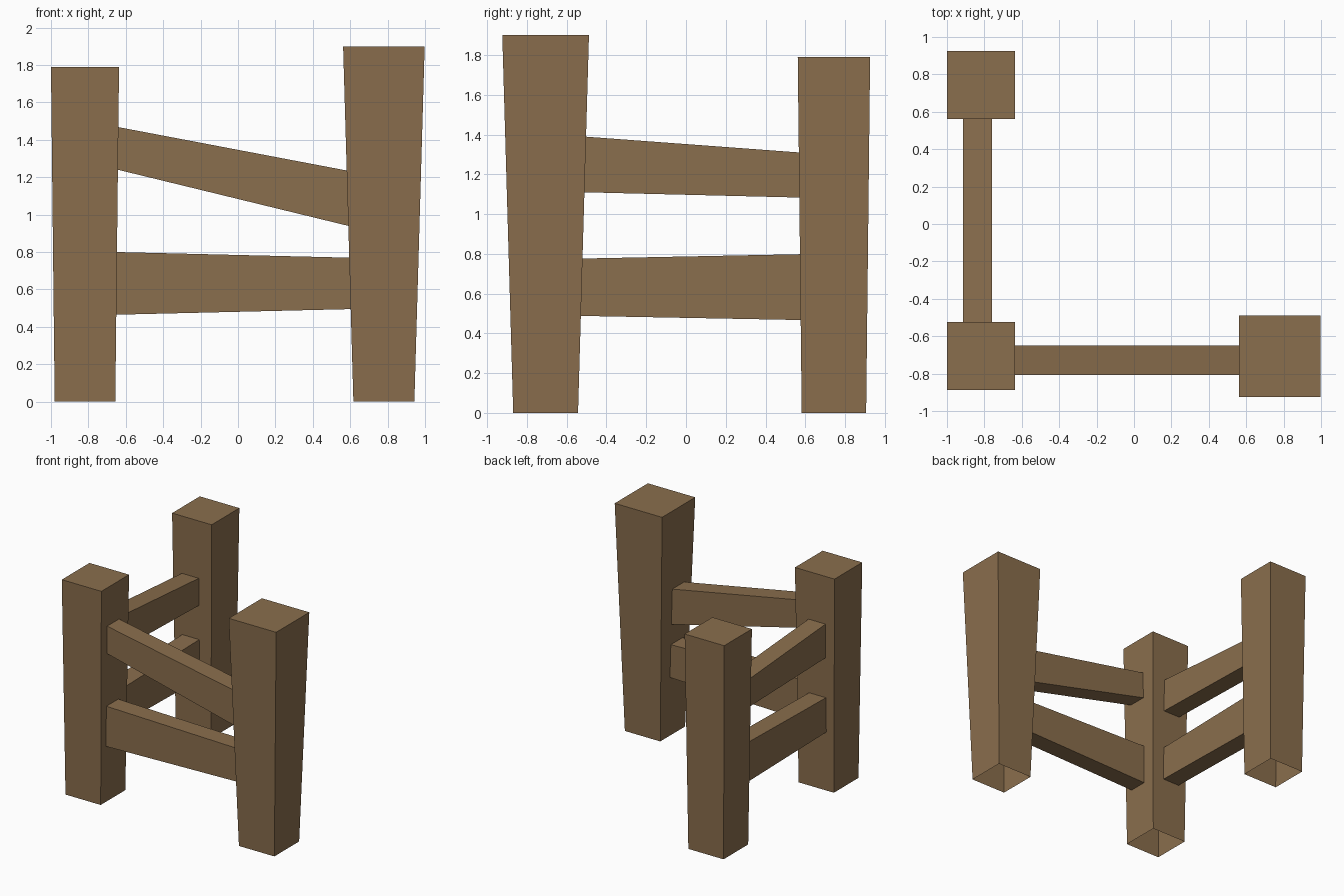
import bpy
import bmesh

if "Cube" in bpy.data.objects:
    bpy.data.objects.remove(bpy.data.objects["Cube"])

wood = bpy.data.materials.new("brown_wood")
wood.diffuse_color = (0.254, 0.156, 0.074, 1)
wood.use_nodes = True
wood.node_tree.nodes["Principled BSDF"].inputs["Base Color"].default_value = wood.diffuse_color


def make_object(name, verts, faces):
    mesh = bpy.data.meshes.new(name)
    bm = bmesh.new()
    vs = [bm.verts.new(v) for v in verts]
    for f in faces:
        bm.faces.new([vs[i] for i in f])
    bm.to_mesh(mesh)
    bm.free()
    mesh.materials.append(wood)
    obj = bpy.data.objects.new(name, mesh)
    bpy.context.collection.objects.link(obj)
    return obj


SQUARE = [(-1, -1), (1, -1), (1, 1), (-1, 1)]
SIDES = [(i, (i + 1) % 4, (i + 1) % 4 + 4, i + 4) for i in range(4)]


def post(name, cx, cy, half_bottom, half_top, height):
    """Tapered square post, open underneath."""
    verts = [(cx + sx * h, cy + sy * h, z)
             for h, z in ((half_bottom, 0), (half_top, height))
             for sx, sy in SQUARE]
    make_object(name, verts, SIDES + [(4, 5, 6, 7)])
    return lambda z: half_bottom + (half_top - half_bottom) * z / height


# Posts
SMALL = (0.162, 0.182, 1.79)
corner = post("corner_post", -0.818, -0.706, *SMALL)
back = post("back_post", -0.818, 0.744, *SMALL)
tall = post("tall_post", 0.78, -0.706, 0.163, 0.218, 1.90)


def rail(name, axis, mid, half, start, end):
    """Open-ended rail between two post faces; start/end = (face function, low z, high z)."""
    verts = []
    for face, low, high in (start, end):
        for side, z in ((-1, low), (1, low), (1, high), (-1, high)):
            along, across = face(z), mid + side * half
            verts.append((along, across, z) if axis == "x" else (across, along, z))
    faces = SIDES if axis == "x" else [f[::-1] for f in SIDES]
    faces = [f[::-1] for f in faces]
    obj = make_object(name, verts, faces)
    # outward normals: lower face must point down
    if obj.data.polygons[0].normal.z > 0:
        obj.data.flip_normals()


# Post faces the rails meet
corner_x = lambda z: -0.818 + corner(z)
corner_y = lambda z: -0.706 + corner(z)
tall_x = lambda z: 0.78 - tall(z)
back_y = lambda z: 0.744 - back(z)

# Front rails
rail("front_upper_rail", "x", -0.728, 0.078, (corner_x, 1.24, 1.468), (tall_x, 0.94, 1.236))
rail("front_lower_rail", "x", -0.728, 0.078, (corner_x, 0.465, 0.80), (tall_x, 0.495, 0.77))

# Side rails
rail("side_upper_rail", "y", -0.836, 0.078, (corner_y, 1.11, 1.391), (back_y, 1.083, 1.31))
rail("side_lower_rail", "y", -0.836, 0.078, (corner_y, 0.488, 0.776), (back_y, 0.467, 0.798))
